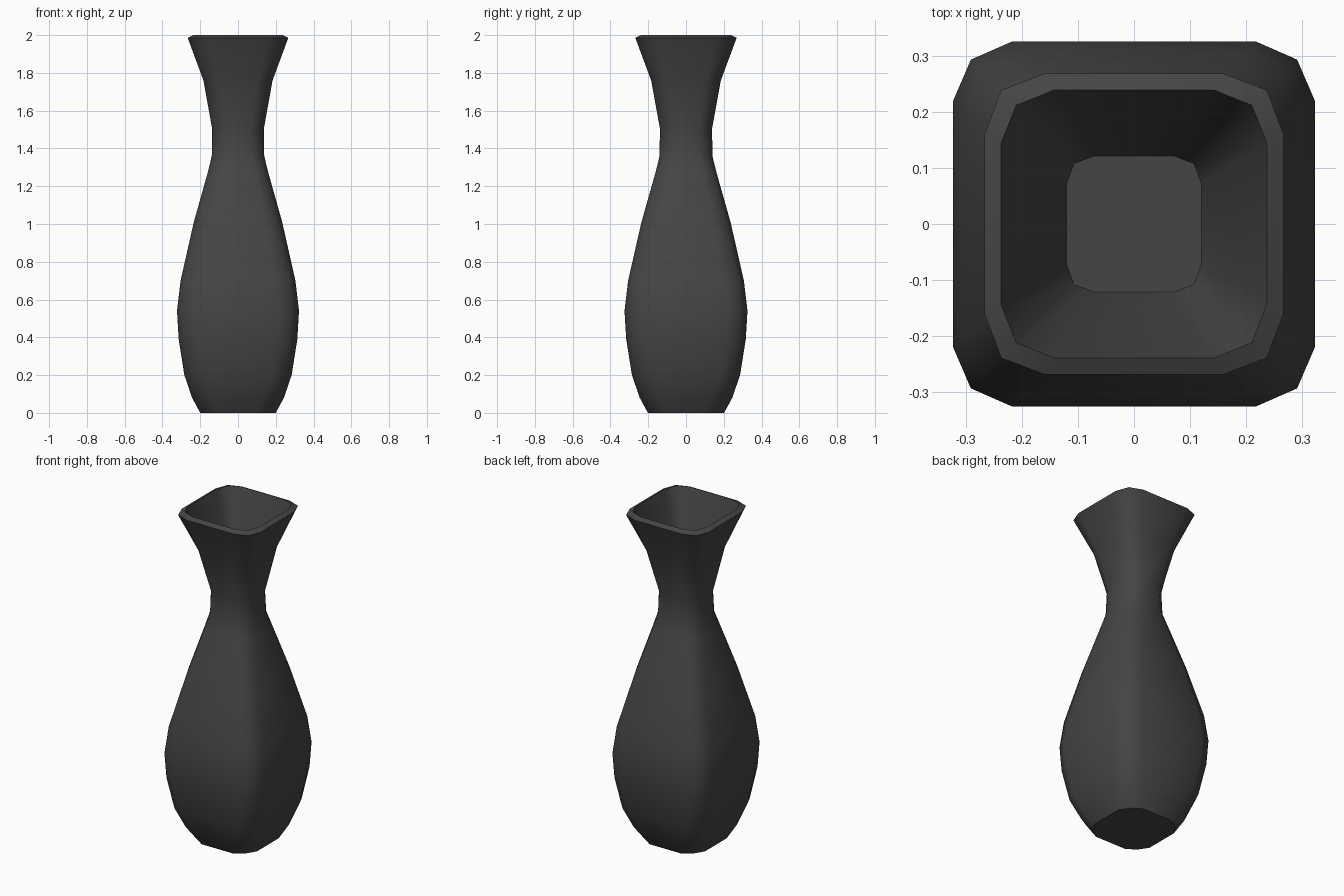
import bpy, bmesh

if "Cube" in bpy.data.objects:
    bpy.data.objects.remove(bpy.data.objects["Cube"])

# Outer profile, bottom to top: half width, height, flat-side ratio, corner ratio
OUTER = [(0.200, 0.0, 0.52, 0.81), (0.243, 0.08, 0.58, 0.85), (0.284, 0.20, 0.64, 0.885),
         (0.314, 0.39, 0.67, 0.90), (0.323, 0.54, 0.67, 0.90), (0.304, 0.70, 0.66, 0.90),
         (0.234, 1.01, 0.62, 0.87), (0.158, 1.28, 0.57, 0.84), (0.139, 1.36, 0.50, 0.80),
         (0.137, 1.505, 0.46, 0.775), (0.183, 1.76, 0.56, 0.855), (0.266, 1.985, 0.60, 0.89)]
# Tilted rim and tapering cup that ends in a floor above the neck
CUP = [(0.237, 2.0, 0.60, 0.886), (0.1205, 1.60, 0.585, 0.888)]


def ring(bm, a, z, flat, corner):
    """Square with cut corners, 12 points."""
    pts = []
    quarter = [(a, flat * a), (corner * a, corner * a), (flat * a, a)]
    for _ in range(4):
        pts += quarter
        quarter = [(-q, p) for p, q in quarter]
    return [bm.verts.new((p, q * 1.008, z)) for p, q in pts]


bm = bmesh.new()
rings = [ring(bm, *r) for r in OUTER + CUP]

# Walls, rim and cup
for lo, hi in zip(rings, rings[1:]):
    for i in range(12):
        j = (i + 1) % 12
        bm.faces.new((lo[i], lo[j], hi[j], hi[i])).smooth = True

# Base and cup floor
bm.faces.new(rings[0][::-1])
bm.faces.new(rings[-1])

# Crisp edges at base, rim and cup floor
for r in (rings[0], rings[-3], rings[-2], rings[-1]):
    for i in range(12):
        bm.edges.get((r[i], r[(i + 1) % 12])).smooth = False

mesh = bpy.data.meshes.new("vase")
bm.to_mesh(mesh)
bm.free()
vase = bpy.data.objects.new("vase", mesh)
bpy.context.collection.objects.link(vase)

# Dark glaze
glaze = bpy.data.materials.new("dark_glaze")
glaze.diffuse_color = (0.06, 0.06, 0.06, 1)
glaze.use_nodes = True
glaze.node_tree.nodes["Principled BSDF"].inputs["Base Color"].default_value = glaze.diffuse_color
mesh.materials.append(glaze)
